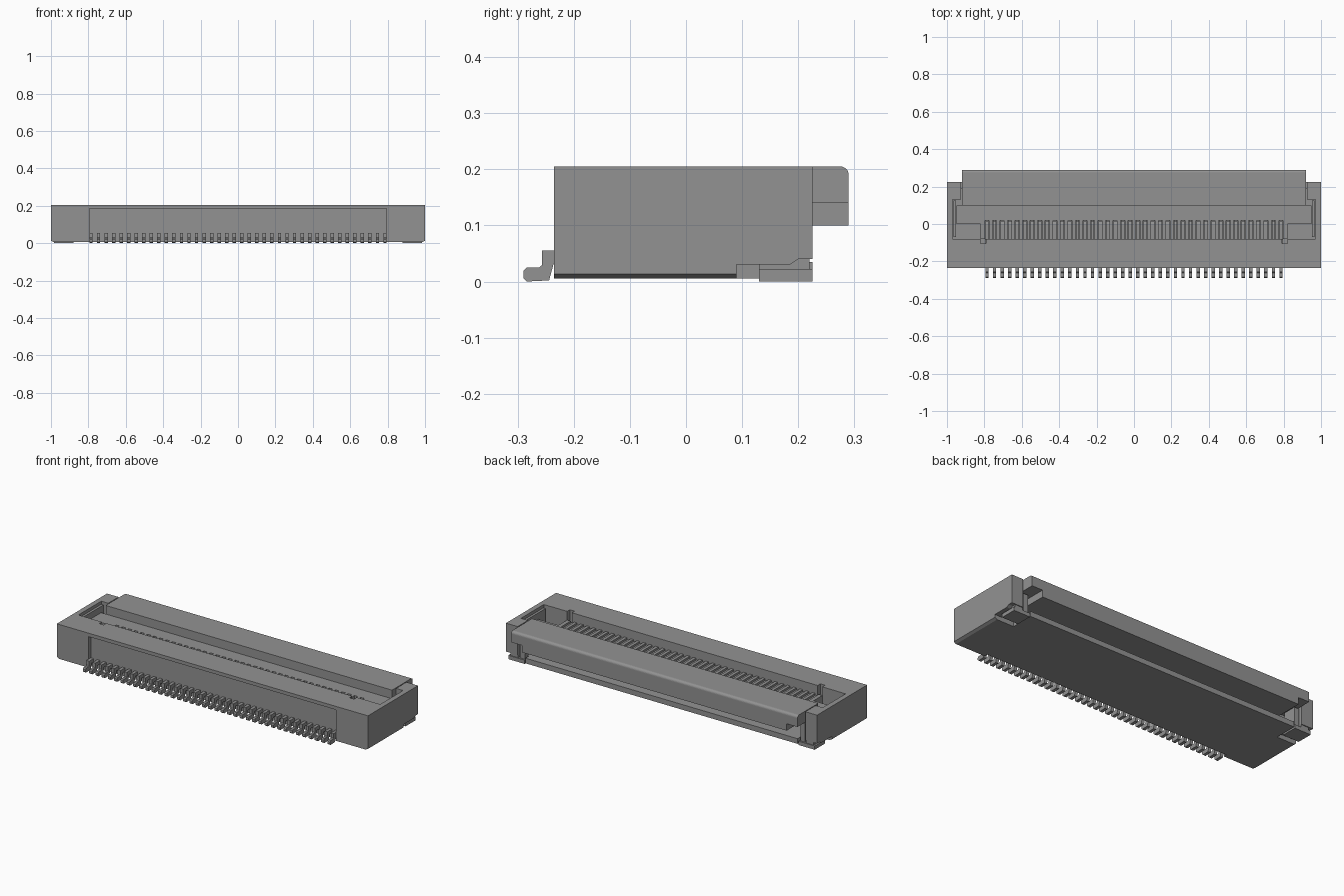
import bpy, bmesh, math

cube = bpy.data.objects.get("Cube")
if cube:
    bpy.data.objects.remove(cube, do_unlink=True)

grey = bpy.data.materials.new("mid_grey")
grey.use_nodes = True
COLOUR = (0.29, 0.29, 0.29, 1)
grey.diffuse_color = COLOUR
grey.node_tree.nodes["Principled BSDF"].inputs["Base Color"].default_value = COLOUR


def add_prism(bm, pts, axis, a, b):
    """Extrude a closed 2D outline along x (pts are y,z) or y (pts are x,z)."""
    place = (lambda p, t: (t, p[0], p[1])) if axis == "x" else (lambda p, t: (p[0], t, p[1]))
    lo = [bm.verts.new(place(p, a)) for p in pts]
    hi = [bm.verts.new(place(p, b)) for p in pts]
    bm.faces.new(lo)
    bm.faces.new(hi[::-1])
    for i in range(len(pts)):
        j = (i + 1) % len(pts)
        bm.faces.new((lo[i], hi[i], hi[j], lo[j]))


def make(name, prisms):
    """One object from a list of (outline, axis, start, end)."""
    bm = bmesh.new()
    for p in prisms:
        add_prism(bm, *p)
    bmesh.ops.recalc_face_normals(bm, faces=bm.faces)
    mesh = bpy.data.meshes.new(name)
    bm.to_mesh(mesh)
    bm.free()
    mesh.materials.append(grey)
    ob = bpy.data.objects.new(name, mesh)
    bpy.context.collection.objects.link(ob)
    return ob


def box(x0, x1, y0, y1, z0, z1):
    return ([(y0, z0), (y1, z0), (y1, z1), (y0, z1)], "x", x0, x1)


def mirrored(prism):
    pts, axis, a, b = prism
    return (pts, axis, -b, -a)


def cut(target, prism):
    tool = make("cutter", [prism])
    tool.hide_render = True
    mod = target.modifiers.new("cut", "BOOLEAN")
    mod.operation = "DIFFERENCE"
    mod.solver = "EXACT"
    mod.object = tool
    bpy.context.view_layer.objects.active = target
    bpy.ops.object.modifier_apply(modifier=mod.name)
    bpy.data.objects.remove(tool, do_unlink=True)


# Housing: block with slightly chamfered lower side edges
housing = make("housing", [([(-0.985, 0.005), (0.985, 0.005), (1, 0.013), (1, 0.205),
                             (-1, 0.205), (-1, 0.013)], "y", -0.235, 0.225)])
# Cable cavity, hinge channels and the shallow front recess
cut(housing, box(-0.925, 0.925, -0.08, 0.3, 0.035, 0.3))
cut(housing, box(-0.97, 0.97, -0.0795, 0.13, 0.0355, 0.3))
cut(housing, box(-0.795, 0.795, -0.3, -0.215, -0.1, 0.185))
# Relief for the solder tabs and the small hinge notches
relief = ([(0.09, -0.1), (0.3, -0.1), (0.3, 0.04), (0.2, 0.04), (0.185, 0.03), (0.09, 0.03)],
          "x", 0.875, 1.1)
notch = box(0.79, 0.82, -0.105, -0.07, 0.1, 0.3)
for tool in (relief, notch):
    cut(housing, tool)
    cut(housing, mirrored(tool))

# Contacts: C-shaped spring with a solder tail at the front
PINS, PITCH, WIDTH = 40, 0.0403, 0.018
contact = [(-0.205, 0.055), (-0.257, 0.055), (-0.257, 0.029), (-0.262, 0.025), (-0.284, 0.025),
           (-0.29, 0.019), (-0.29, 0.006), (-0.284, 0.0), (-0.244, 0.002), (-0.235, 0.035),
           (0.10, 0.04), (0.12, 0.055), (0.11, 0.068), (0.09, 0.055), (-0.12, 0.06),
           (-0.12, 0.115), (0.0, 0.115), (0.015, 0.108), (0.015, 0.135), (0.0, 0.145),
           (-0.15, 0.145), (-0.15, 0.055)]
centres = [(i - (PINS - 1) / 2) * PITCH for i in range(PINS)]
make("contacts", [(contact, "x", c - WIDTH / 2, c + WIDTH / 2) for c in centres])

# Locking flap: raised rounded bar, thinner at both ends
def flap_outline(bottom):
    arc = [(0.275 + 0.015 * math.sin(a), 0.19 + 0.015 * math.cos(a))
           for a in (math.radians(d) for d in range(0, 91, 15))]
    return [(0.1, bottom), (0.1, 0.205)] + arc + [(0.29, bottom)]

flap_end = (flap_outline(0.14), "x", 0.85, 0.92)
make("locking_flap", [(flap_outline(0.1), "x", -0.85, 0.85), flap_end, mirrored(flap_end)])

# Hinge ledge with a comb of ribs between the contacts
hinge_arm = box(0.82, 0.95, 0.0, 0.1, 0.1, 0.155)
ribs = [box(c + PITCH / 2 - 0.009, c + PITCH / 2 + 0.009, -0.08, 0.02, 0.1, 0.155)
        for c in centres[:-1]]
comb_end = box(centres[-1] + 0.011, 0.82, -0.08, 0.02, 0.1, 0.155)
make("hinge_ledge", [box(-0.82, 0.82, 0.02, 0.1, 0.1, 0.155), hinge_arm, mirrored(hinge_arm),
                     comb_end, mirrored(comb_end)] + ribs)

# Solder tabs: foot, rear upright and hinge side plate
for side in ("left", "right"):
    parts = [box(0.88, 0.985, 0.13, 0.225, 0.0, 0.022),
             box(0.925, 0.975, 0.13, 0.22, 0.02, 0.042),
             box(0.885, 0.915, 0.135, 0.215, 0.02, 0.13),
             box(0.952, 0.966, -0.07, 0.125, 0.03, 0.19)]
    make(side + "_solder_tab", parts if side == "left" else [mirrored(p) for p in parts])
